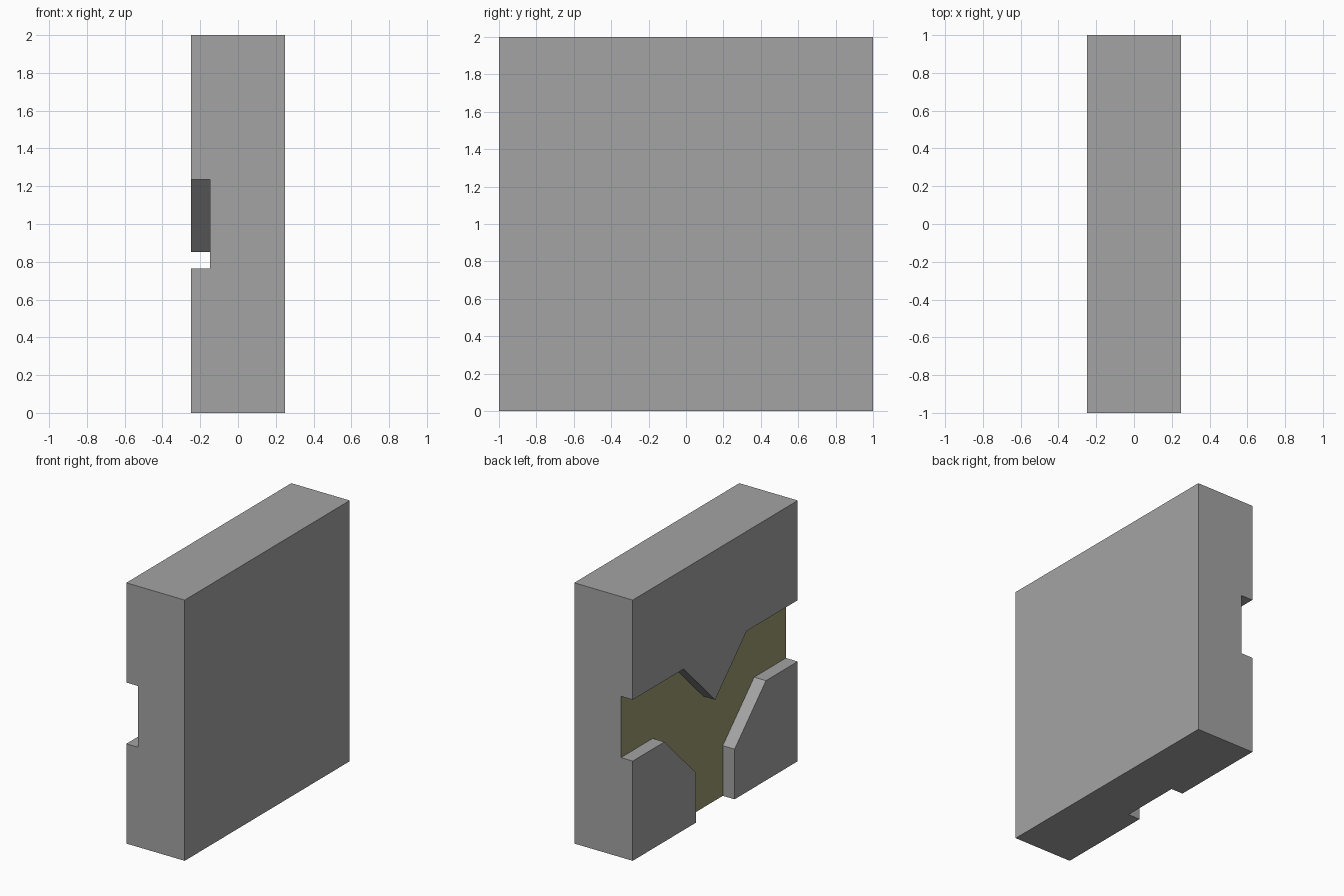
import bpy
import bmesh

cube = bpy.data.objects.get("Cube")
if cube:
    bpy.data.objects.remove(cube, do_unlink=True)

FACE_X, FLOOR_X = -0.248, -0.148


def make_material(name, rgb):
    mat = bpy.data.materials.new(name)
    mat.use_nodes = True
    mat.diffuse_color = (*rgb, 1)
    mat.node_tree.nodes["Principled BSDF"].inputs["Base Color"].default_value = (*rgb, 1)
    return mat


def make_prism(name, profile, x0, x1):
    """Extrude a closed (y, z) profile along x."""
    bm = bmesh.new()
    face = bm.faces.new([bm.verts.new((x0, y, z)) for y, z in profile])
    grown = bmesh.ops.extrude_face_region(bm, geom=[face])["geom"]
    verts = [v for v in grown if isinstance(v, bmesh.types.BMVert)]
    bmesh.ops.translate(bm, verts=verts, vec=(x1 - x0, 0, 0))
    bmesh.ops.recalc_face_normals(bm, faces=bm.faces)
    mesh = bpy.data.meshes.new(name)
    bm.to_mesh(mesh)
    bm.free()
    obj = bpy.data.objects.new(name, mesh)
    bpy.context.collection.objects.link(obj)
    return obj


grey = make_material("stone grey", (0.37, 0.37, 0.37))
olive = make_material("channel olive", (0.34, 0.33, 0.16))

# Solid upright block
block = make_prism("channel_block", [(-1, 0), (1, 0), (1, 2), (-1, 2)], FACE_X, -FACE_X)

# Three-way channel: half outline mirrored across y = 0
half = [(0.235, -0.1), (0.235, 0.385), (0.615, 0.765),
        (1.1, 0.765), (1.1, 1.235), (0.382, 1.235)]
outline = half + [(0, 0.853)] + [(-y, z) for y, z in reversed(half)]
cutter = make_prism("channel_cutter", outline, FACE_X - 0.1, FLOOR_X)
cutter.hide_render = True

# Cut the channel and keep the result as plain geometry
cut = block.modifiers.new("channel", "BOOLEAN")
cut.operation = "DIFFERENCE"
cut.solver = "EXACT"
cut.object = cutter
bpy.context.view_layer.update()
graph = bpy.context.evaluated_depsgraph_get()
block.data = bpy.data.meshes.new_from_object(block.evaluated_get(graph))
block.modifiers.clear()
bpy.data.objects.remove(cutter, do_unlink=True)

# Olive on the channel floor, grey elsewhere
block.data.materials.clear()
block.data.materials.append(grey)
block.data.materials.append(olive)
for poly in block.data.polygons:
    on_floor = poly.normal.x < -0.9 and abs(poly.center.x - FLOOR_X) < 0.01
    poly.material_index = 1 if on_floor else 0
    poly.use_smooth = False
